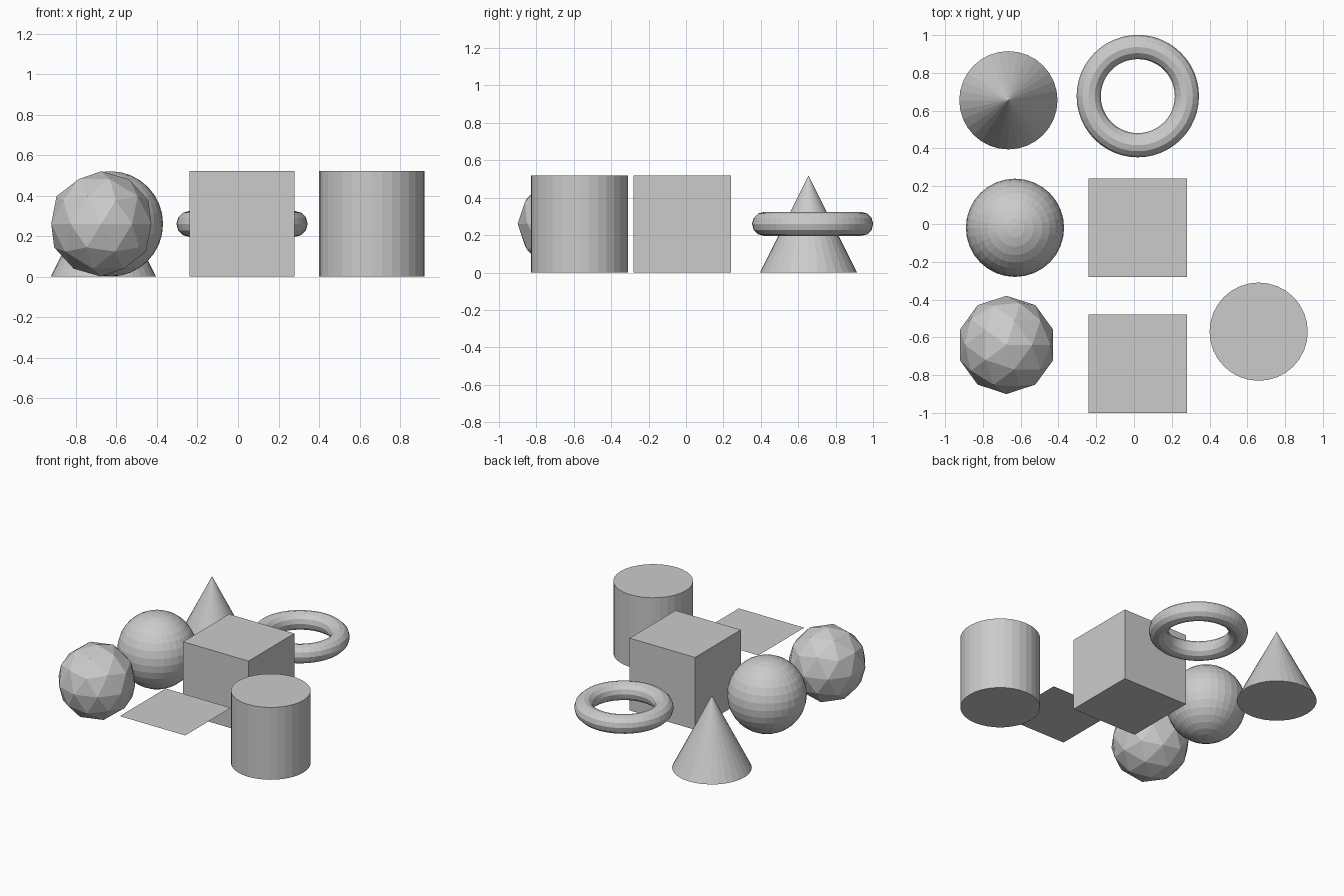
import bpy

cube = bpy.data.objects.get("Cube")
if cube:
    bpy.data.objects.remove(cube, do_unlink=True)

R = 0.26  # shared half-size, also the height of every centre

grey = bpy.data.materials.new("plain grey")
grey.use_nodes = True
colour = (0.6, 0.6, 0.6, 1)
grey.diffuse_color = colour
grey.node_tree.nodes["Principled BSDF"].inputs["Base Color"].default_value = colour


def add(name, operator, x, y, **options):
    """Add one flat-shaded primitive centred at height R."""
    operator(location=(x, y, R), **options)
    obj = bpy.context.object
    obj.name = name
    obj.data.materials.append(grey)
    return obj


mesh = bpy.ops.mesh

# Middle column: sheet, box and ring
add("flat_sheet", mesh.primitive_plane_add, 0.02, -0.74, size=2 * R)
add("box", mesh.primitive_cube_add, 0.02, -0.02, size=2 * R)
add("ring", mesh.primitive_torus_add, 0.02, 0.677, major_radius=R,
    minor_radius=0.064, major_segments=48, minor_segments=12)

# Left column: faceted ball, round ball and cone
add("faceted_ball", mesh.primitive_ico_sphere_add, -0.675, -0.64,
    radius=R, subdivisions=2)
add("round_ball", mesh.primitive_uv_sphere_add, -0.63, -0.02,
    radius=R, segments=32, ring_count=16)
add("cone", mesh.primitive_cone_add, -0.665, 0.655,
    radius1=R, depth=2 * R, vertices=32)

# Right column: cylinder
add("cylinder", mesh.primitive_cylinder_add, 0.66, -0.57,
    radius=R, depth=2 * R, vertices=32)
